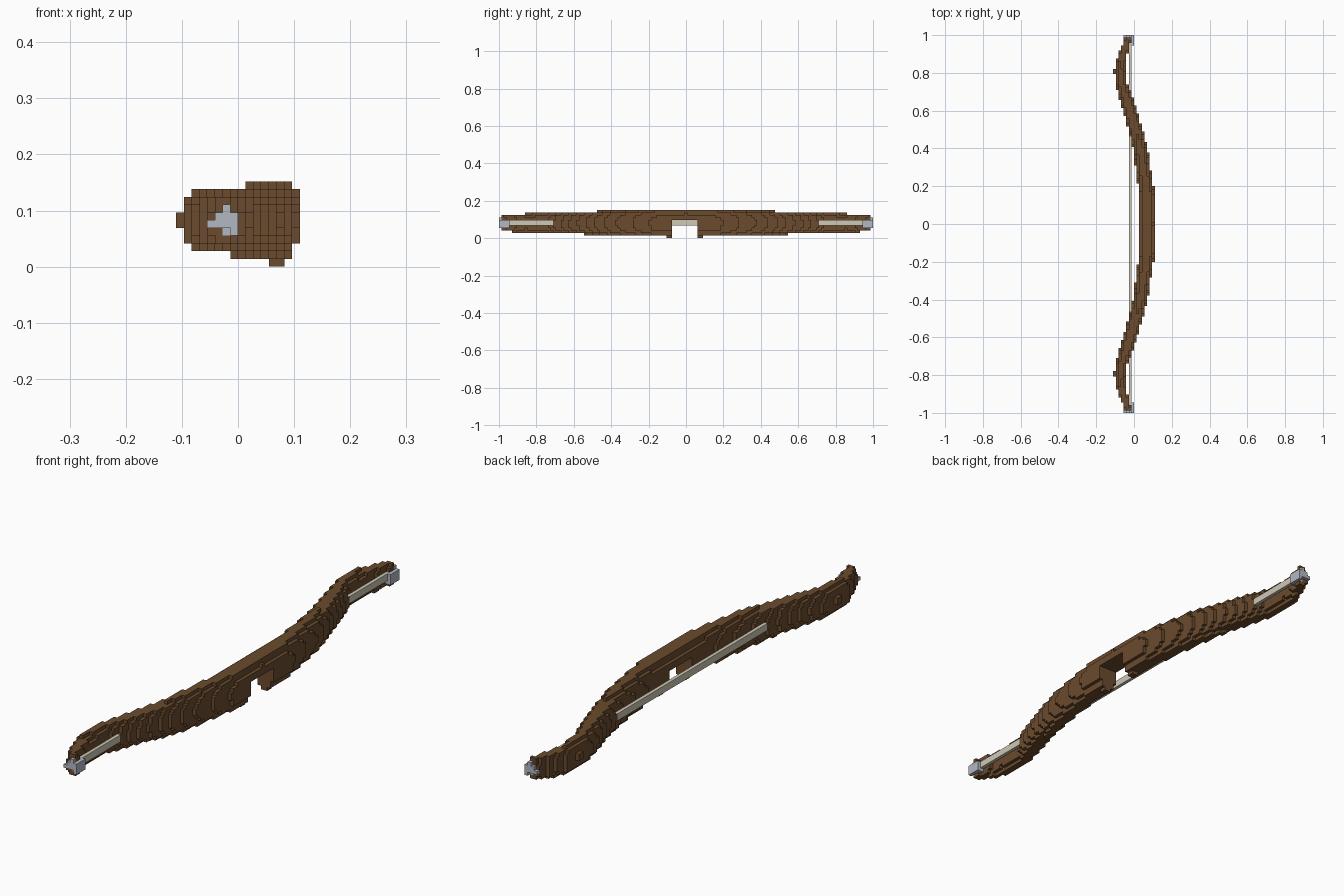
import bpy
import bmesh

cube = bpy.data.objects.get("Cube")
if cube:
    bpy.data.objects.remove(cube)

COUNT = 145            # cells along the length
V = 2 / COUNT          # cell size
X0 = -8 * V            # lower x of cell 0


def material(name, rgb):
    m = bpy.data.materials.new(name)
    m.use_nodes = True
    m.diffuse_color = (*rgb, 1)
    m.node_tree.nodes["Principled BSDF"].inputs["Base Color"].default_value = (*rgb, 1)
    return m


WOOD = material("brown wood", (0.145, 0.07, 0.026))
METAL = material("pale grey metal", (0.45, 0.48, 0.54))
CORD = material("cream cord", (0.62, 0.58, 0.46))


def block(xs, ys, zs):
    return {(i, j, k) for i in xs for j in ys for k in zs}


def build(name, cells, mat):
    """Skin a set of cubic cells, keeping only the outer faces."""
    bm = bmesh.new()
    corners = {}

    def corner(p):
        if p not in corners:
            corners[p] = bm.verts.new((X0 + p[0] * V, p[1] * V - 1, p[2] * V))
        return corners[p]

    for cell in sorted(cells):
        for axis in range(3):
            for side in (0, 1):
                near = list(cell)
                near[axis] += 2 * side - 1
                if tuple(near) in cells:
                    continue
                a, b = (axis + 1) % 3, (axis + 2) % 3
                ring = []
                for da, db in ((0, 0), (1, 0), (1, 1), (0, 1)):
                    p = list(cell)
                    p[axis] += side
                    p[a] += da
                    p[b] += db
                    ring.append(corner(tuple(p)))
                bm.faces.new(ring if side else ring[::-1])
    mesh = bpy.data.meshes.new(name)
    bm.to_mesh(mesh)
    bm.free()
    mesh.materials.append(mat)
    obj = bpy.data.objects.new(name, mesh)
    bpy.context.collection.objects.link(obj)
    return obj


# Limb profile: distance from grip, inner x, outer x, half height
PROFILE = [
    (0.00, 0.030, 0.110, 0.075), (0.18, 0.027, 0.106, 0.071),
    (0.30, 0.008, 0.088, 0.068), (0.40, -0.006, 0.072, 0.066),
    (0.50, -0.028, 0.045, 0.063), (0.60, -0.058, 0.015, 0.058),
    (0.70, -0.088, -0.018, 0.054), (0.76, -0.098, -0.042, 0.052),
    (0.86, -0.098, -0.044, 0.050), (0.92, -0.076, -0.030, 0.048),
    (1.01, -0.036, -0.002, 0.040),
]


def profile_at(d):
    for p, q in zip(PROFILE, PROFILE[1:]):
        if d <= q[0]:
            t = (d - p[0]) / (q[0] - p[0])
            return [u + (w - u) * t for u, w in zip(p[1:], q[1:])]


# Curved wooden limbs with a rounded cross-section
limbs = set()
for j in range(1, COUNT - 1):
    inner, outer, high = profile_at(abs((j + 0.5) * V - 1))
    mid, half = (inner + outer) / 2, (outer - inner) / 2
    for i in range(16):
        for k in range(11):
            u = abs(X0 + (i + 0.5) * V - mid) / half
            w = abs((k + 0.5) * V - 0.0815) / high
            if u ** 2.5 + w ** 2.5 <= 1:
                limbs.add((i, j, k))

# Hand gap with small lips beside it
limbs -= block(range(16), range(67, 77), range(7))
limbs |= block((12, 13), (65, 66, 77, 78), (0, 1))

# Small knots on the recurves
for j in (14, COUNT - 15):
    limbs |= block((0, 1), (j, j + 1), (5, 6))
    limbs |= block((2, 3), (j,), (8, 9))

# Metal tips, mirrored end to end
for name, end, step in (("front_tip", 0, 1), ("back_tip", COUNT - 1, -1)):
    tip = block((5, 6, 7), (end,), (5, 6))
    tip |= {(7, end, 4), (6, end, 7), (4, end, 5)}
    tip |= block((6, 7), [end + step * n for n in (1, 2, 3)], (4, 5, 6))
    limbs -= tip
    build(name, tip, METAL)

build("bow_limbs", limbs, WOOD)

# Straight string running between the tips
build("bow_string", block((6,), range(4, COUNT - 4), (5, 6)), CORD)
